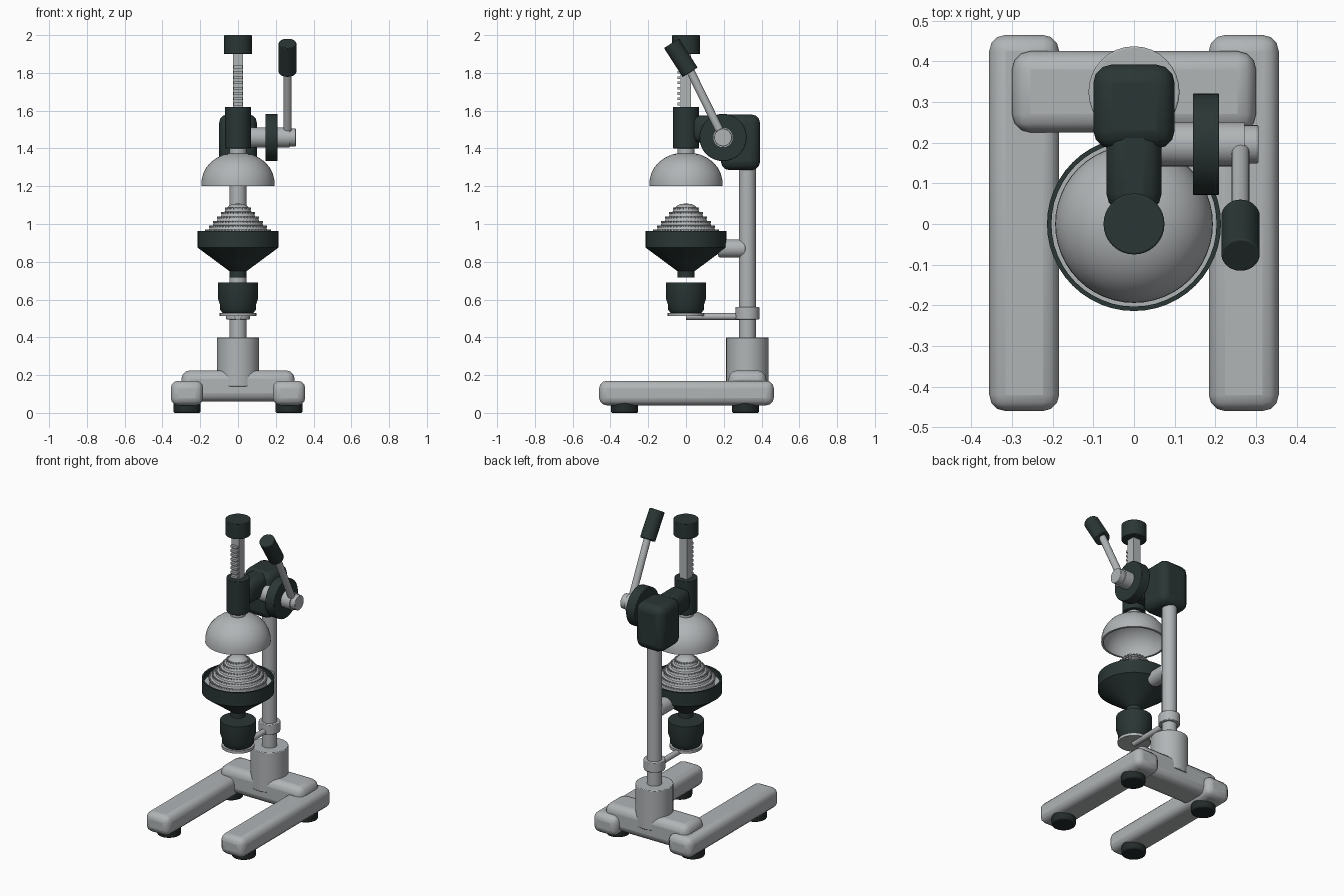
import bpy, bmesh, math
from mathutils import Vector, Matrix

if "Cube" in bpy.data.objects:
    bpy.data.objects.remove(bpy.data.objects["Cube"])


def material(name, rgb):
    m = bpy.data.materials.new(name)
    m.diffuse_color = (*rgb, 1)
    m.use_nodes = True
    m.node_tree.nodes["Principled BSDF"].inputs["Base Color"].default_value = m.diffuse_color
    return m


STEEL = material("brushed_steel", (0.44, 0.46, 0.47))
DARK = material("dark_green_enamel", (0.023, 0.037, 0.035))
RUBBER = material("black_rubber", (0.017, 0.024, 0.023))


def finish(bm, name, mat, bevel=0, segments=3, angle=35):
    bmesh.ops.recalc_face_normals(bm, faces=bm.faces)
    mesh = bpy.data.meshes.new(name)
    bm.to_mesh(mesh)
    bm.free()
    ob = bpy.data.objects.new(name, mesh)
    bpy.context.collection.objects.link(ob)
    mesh.materials.append(mat)
    if bevel:
        mod = ob.modifiers.new("bevel", 'BEVEL')
        mod.width, mod.segments = bevel, segments
        mod.limit_method, mod.angle_limit = 'ANGLE', math.radians(40)
    bpy.ops.object.select_all(action='DESELECT')
    bpy.context.view_layer.objects.active = ob
    ob.select_set(True)
    bpy.ops.object.shade_smooth_by_angle(angle=math.radians(angle))
    return ob


def box(name, mat, lo, hi, bevel=0, segments=3):
    bm = bmesh.new()
    lo, hi = Vector(lo), Vector(hi)
    m = Matrix.Translation((lo + hi) / 2) @ Matrix.Diagonal((*(hi - lo), 1))
    bmesh.ops.create_cube(bm, size=1, matrix=m)
    return finish(bm, name, mat, bevel, segments)


def rod(name, mat, a, b, r, bevel=0, sides=32):
    bm = bmesh.new()
    a, b = Vector(a), Vector(b)
    d = b - a
    m = Matrix.Translation((a + b) / 2) @ d.to_track_quat('Z', 'Y').to_matrix().to_4x4()
    bmesh.ops.create_cone(bm, cap_ends=True, segments=sides, radius1=r, radius2=r,
                          depth=d.length, matrix=m)
    return finish(bm, name, mat, bevel, 2)


def lathe(name, mat, profile, steps=48):
    """Turn (radius, height) points around the vertical axis."""
    bm = bmesh.new()
    verts = [bm.verts.new((r, 0, z)) for r, z in profile]
    edges = [bm.edges.new(p) for p in zip(verts, verts[1:])]
    bmesh.ops.spin(bm, geom=verts + edges, cent=(0, 0, 0), axis=(0, 0, 1),
                   angle=math.tau, steps=steps)
    bmesh.ops.remove_doubles(bm, verts=bm.verts, dist=0.0005)
    return finish(bm, name, mat)


# Base: two rails, rear crossbar, four feet
for side, s in (("left", -1), ("right", 1)):
    box(f"{side}_base_rail", STEEL, (s * 0.27 - 0.086, -0.46, 0.04),
        (s * 0.27 + 0.086, 0.465, 0.17), 0.04)
    for place, y in (("front", -0.325), ("rear", 0.315)):
        rod(f"{place}_{side}_foot", RUBBER, (s * 0.27, y, 0), (s * 0.27, y, 0.06), 0.072, 0.008)
box("base_crossbar", STEEL, (-0.3, 0.225, 0.06), (0.3, 0.425, 0.225), 0.045)

# Column with its socket and lower collar
Y = 0.325
rod("column_socket", STEEL, (0, Y, 0.14), (0, Y, 0.4), 0.112, 0.004)
rod("column", STEEL, (0, Y, 0.38), (0, Y, 1.32), 0.045)
rod("cup_support_collar", STEEL, (0, Y, 0.495), (0, Y, 0.56), 0.064, 0.004)
rod("cup_support_arm", STEEL, (0, 0, 0.51), (0, 0.29, 0.51), 0.018, 0, 16)
rod("cup_plate", STEEL, (0, 0, 0.512), (0, 0, 0.53), 0.097)

# Juice cup
lathe("juice_cup", DARK, [(0, 0.53), (0.082, 0.53), (0.094, 0.545), (0.096, 0.575), (0.106, 0.605),
                          (0.106, 0.69), (0, 0.69)])

# Funnel bowl with strainer, and its bracket to the column
lathe("funnel_bowl", DARK, [(0.03, 0.717), (0.045, 0.717), (0.045, 0.75), (0.214, 0.875),
                            (0.214, 0.963), (0.203, 0.963), (0.203, 0.885), (0.03, 0.76),
                            (0.03, 0.717)])
lathe("strainer_plate", STEEL, [(0, 0.925), (0.203, 0.925), (0.203, 0.915), (0, 0.915), (0, 0.925)])
rod("bowl_bracket", STEEL, (0, 0.17, 0.87), (0, 0.318, 0.87), 0.048, 0.012)

# Stepped reamer cone with rows of small teeth
tiers = 6
rows = [(0.17 - 0.105 * i / (tiers - 1), 0.965 + 0.118 * (i / (tiers - 1)) ** 1.05)
        for i in range(tiers)]
steps = [(0, 0.92), (0.17, 0.92)]
for i, (r, z) in enumerate(rows):
    steps += [(r, z - 0.004), (r - 0.006, z + 0.003)]
    if i < tiers - 1:
        steps.append((rows[i + 1][0] + 0.004, z + 0.007))
steps += [(0.05, 1.095), (0.03, 1.105), (0, 1.109)]
lathe("reamer_cone", STEEL, steps)
bm = bmesh.new()
for r, z in rows:
    count = int(math.tau * r / 0.018)
    for k in range(count):
        m = Matrix.Rotation(math.tau * k / count, 4, 'Z') @ Matrix.Translation((r - 0.001, 0, z))
        bmesh.ops.create_cube(bm, size=0.01, matrix=m)
finish(bm, "reamer_teeth", STEEL)

# Hollow pressing dome
outer = [(0.194, 1.2), (0.193, 1.232), (0.184, 1.268), (0.167, 1.3), (0.143, 1.328),
         (0.112, 1.351), (0.076, 1.367), (0.038, 1.376), (0, 1.378)]
inner = [(r * 0.93, 1.2 + (z - 1.2) * 0.92) for r, z in reversed(outer)]
lathe("pressing_dome", STEEL, outer + inner + outer[:1])
rod("dome_neck", STEEL, (0, 0, 1.36), (0, 0, 1.42), 0.045)

# Toothed press bar, guide sleeve and top knob
box("press_bar", STEEL, (-0.027, -0.028, 1.4), (0.027, 0.027, 1.92))
for i in range(8):
    z = 1.635 + i * 0.028
    box(f"rack_tooth_{i + 1}", STEEL, (-0.024, -0.045, z - 0.007), (0.024, -0.02, z + 0.007))
rod("guide_sleeve", DARK, (0, 0, 1.4), (0, 0, 1.62), 0.068, 0.003)
rod("top_knob", DARK, (0, 0, 1.9), (0, 0, 2.0), 0.075, 0.004)

# Gear head and the arm reaching to the sleeve
box("gear_head", DARK, (-0.1, 0.185, 1.285), (0.1, 0.392, 1.58), 0.045)
box("head_arm", DARK, (-0.068, 0.03, 1.43), (0.068, 0.27, 1.575), 0.045)

# Crank shaft, dark wheel and hub
PY, PZ = 0.196, 1.458
rod("crank_shaft", STEEL, (0.05, PY, PZ), (0.272, PY, PZ), 0.054)
rod("crank_wheel", DARK, (0.145, PY, PZ), (0.209, PY, PZ), 0.125, 0.003, 40)
rod("crank_hub", STEEL, (0.265, PY, PZ), (0.306, PY, PZ), 0.047, 0.003)

# Lever and grip
rod("lever", STEEL, (0.262, PY, PZ), (0.262, 0.018, 1.82), 0.022, 0, 20)
rod("lever_grip", DARK, (0.262, 0.022, 1.803), (0.262, -0.077, 1.957), 0.047, 0.004)
